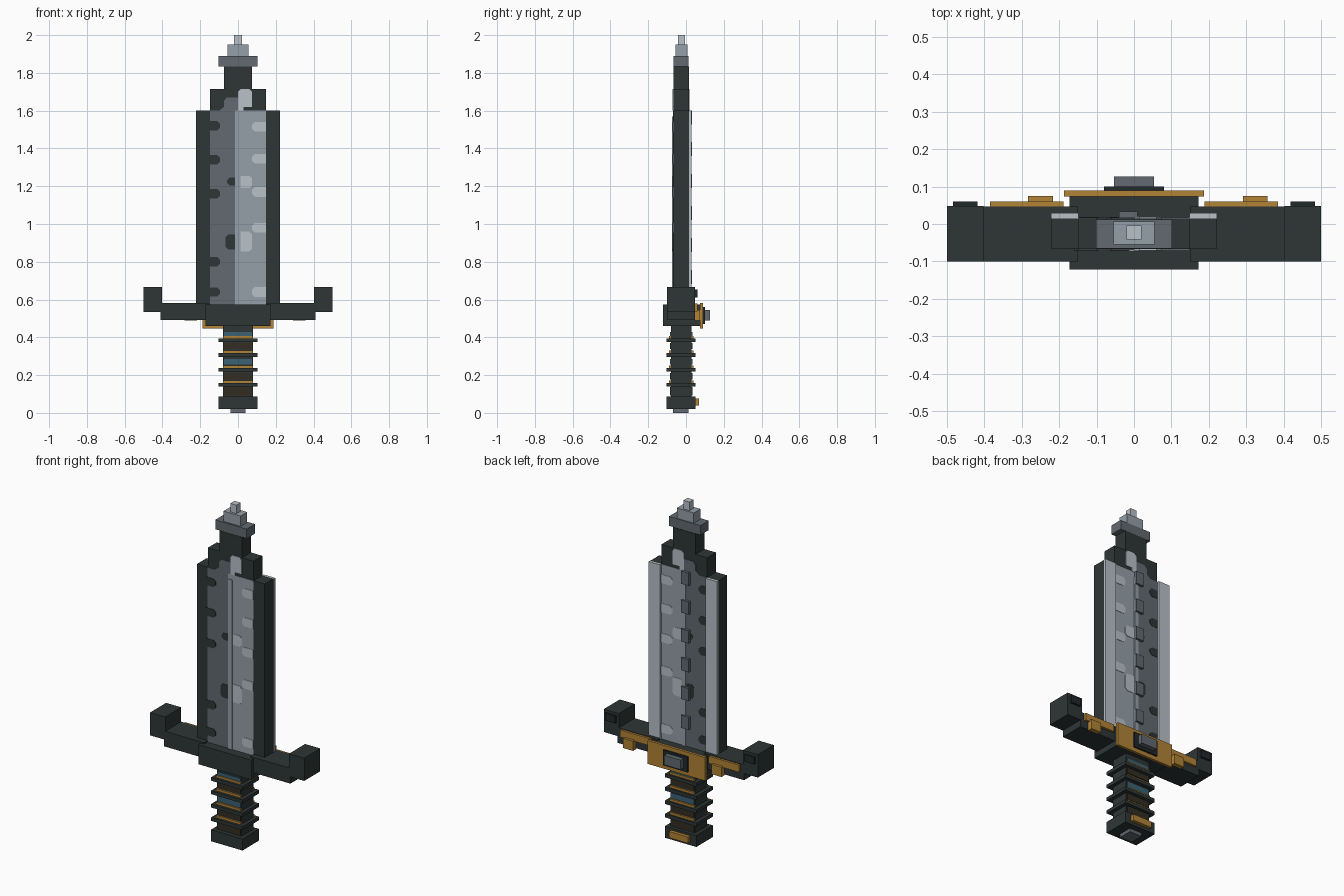
import bpy, bmesh

if "Cube" in bpy.data.objects:
    bpy.data.objects.remove(bpy.data.objects["Cube"])

# Flat colours, given as 0-255 display values and converted to linear
def material(name, rgb):
    m = bpy.data.materials.new(name)
    lin = [((c / 255 + 0.055) / 1.055) ** 2.4 for c in rgb]
    m.diffuse_color = (*lin, 1)
    m.use_nodes = True
    m.node_tree.nodes["Principled BSDF"].inputs["Base Color"].default_value = m.diffuse_color
    return m

DARK = material("dark_iron", (46, 54, 53))
BLACK = material("near_black", (34, 40, 42))
GREY = material("steel_grey", (98, 106, 113))
LIGHT = material("light_steel", (149, 159, 168))
PALE = material("pale_steel", (184, 193, 201))
GOLD = material("gold", (178, 131, 54))
BLUE = material("teal_wrap", (59, 98, 118))
BROWN = material("brown_wrap", (50, 45, 34))


def prism(name, outline, y0, y1, mat):
    """Extrude an outline in the x-z plane from y0 to y1."""
    bm = bmesh.new()
    face = bm.faces.new([bm.verts.new((x, y0, z)) for x, z in outline])
    ext = bmesh.ops.extrude_face_region(bm, geom=[face])["geom"]
    verts = [v for v in ext if isinstance(v, bmesh.types.BMVert)]
    bmesh.ops.translate(bm, verts=verts, vec=(0, y1 - y0, 0))
    bmesh.ops.recalc_face_normals(bm, faces=bm.faces)
    me = bpy.data.meshes.new(name)
    bm.to_mesh(me)
    bm.free()
    me.materials.append(mat)
    ob = bpy.data.objects.new(name, me)
    bpy.context.collection.objects.link(ob)
    return ob


def box(name, x0, x1, y0, y1, z0, z1, mat):
    return prism(name, [(x0, z0), (x1, z0), (x1, z1), (x0, z1)], y0, y1, mat)


def patch(name, x0, x1, z0, z1, y0, y1, mat, cut_left=True, cut_right=True):
    """Thin plate with clipped corners on the chosen ends."""
    c = 0.014
    a, b = (c if cut_left else 0), (c if cut_right else 0)
    pts = [(x0 + a, z0), (x1 - b, z0)]
    pts += [(x1, z0 + c), (x1, z1 - c)] if b else []
    pts += [(x1 - b, z1), (x0 + a, z1)]
    pts += [(x0, z1 - c), (x0, z0 + c)] if a else []
    prism(name, pts, y0, y1, mat)


# Blade core with stepped shoulders
half = [(0.22, 0.5), (0.22, 1.6), (0.148, 1.6), (0.148, 1.715), (0.073, 1.715), (0.073, 1.835)]
prism("blade_core", half + [(-x, z) for x, z in reversed(half)], -0.067, 0.015, DARK)

# Stepped tip
box("tip_collar", -0.102, 0.102, -0.065, 0.012, 1.835, 1.89, GREY)
box("tip_middle", -0.055, 0.055, -0.055, 0.007, 1.89, 1.95, LIGHT)
box("tip_point", -0.02, 0.02, -0.042, -0.004, 1.95, 2.0, PALE)

# Two-tone steel inlay on both blade faces
for side, y, d in (("front", -0.067, -1), ("back", 0.015, 1)):
    y1, y2 = y + d * 0.002, y + d * 0.004
    prism(f"{side}_grey_inlay", [(-0.148, 0.55), (-0.015, 0.55), (-0.015, 1.6), (0, 1.6), (0, 1.67),
          (-0.06, 1.67), (-0.075, 1.65), (-0.075, 1.62), (-0.1, 1.6), (-0.148, 1.6)], y, y1, GREY)
    prism(f"{side}_light_inlay", [(-0.015, 0.55), (0.148, 0.55), (0.148, 1.6), (-0.015, 1.6)],
          y, y1, LIGHT)
    prism(f"{side}_top_highlight", [(0, 1.6), (0.03, 1.6), (0.03, 1.62), (0.073, 1.62), (0.073, 1.7),
          (0.06, 1.715), (0.015, 1.715), (0, 1.7)], y, y2, PALE)
    box(f"{side}_ridge", -0.013, 0.013, y, y + d * 0.007, 0.55, 1.57, LIGHT)
    for z in (1.52, 1.34, 1.16, 0.8, 0.64):
        patch(f"{side}_edge_notch", -0.16, -0.095, z - 0.024, z + 0.024, y, y2, DARK, cut_left=False)
    for z0, z1, x0 in ((1.205, 1.245, -0.058), (0.865, 0.945, -0.065)):
        patch(f"{side}_inner_notch", x0, -0.015, z0, z1, y, y2, DARK, cut_right=False)
    for z in (1.515, 1.345, 1.17, 0.98, 0.64):
        patch(f"{side}_edge_highlight", 0.075, 0.148, z - 0.026, z + 0.026, y, y2, PALE, cut_right=False)
    for z0, z1 in ((1.19, 1.255), (0.855, 0.96)):
        patch(f"{side}_inner_highlight", 0.014, 0.075, z0, z1, y, y2, PALE, cut_left=False)

# Back blade edges and studs
for s in (-1, 1):
    box("back_edge_strip", min(s * 0.148, s * 0.222), max(s * 0.148, s * 0.222),
        0.015, 0.029, 0.55, 1.6, PALE)
for i in range(6):
    z = 1.565 - 0.169 * i
    box("back_stud", -0.04, 0.01, 0.015, 0.033, z - 0.037, z + 0.037, GREY)

# Guard
box("guard_block", -0.172, 0.172, -0.122, 0.074, 0.46, 0.575, DARK)
for s in (-1, 1):
    box("guard_arm", min(s * 0.15, s * 0.41), max(s * 0.15, s * 0.41), -0.1, 0.047, 0.493, 0.583, DARK)
    box("guard_end", min(s * 0.402, s * 0.5), max(s * 0.402, s * 0.5), -0.1, 0.048, 0.533, 0.667, DARK)
    box("guard_end_plate", s * 0.451 - 0.033, s * 0.451 + 0.033, 0.047, 0.06, 0.61, 0.652, BLACK)

# Gold trim and gem on the back of the guard
for x in (-0.287, 0.287):
    box("arm_trim", x - 0.098, x + 0.098, 0.047, 0.06, 0.538, 0.58, GOLD)
    box("arm_trim_step", x + 0.004, x + 0.07, 0.047, 0.075, 0.488, 0.545, GOLD)
box("guard_plate", -0.187, 0.187, 0.074, 0.09, 0.446, 0.583, GOLD)
box("gem_mount", -0.08, 0.08, 0.09, 0.1, 0.47, 0.56, BLACK)
box("gem", -0.053, 0.053, 0.1, 0.127, 0.49, 0.546, GREY)

# Grip with rings, gold lines and coloured wraps
box("grip", -0.08, 0.08, -0.08, 0.03, 0.08, 0.47, DARK)
for i in range(4):
    z = 0.385 - 0.0785 * i
    box("grip_ring", -0.102, 0.102, -0.104, 0.05, z - 0.01, z + 0.01, DARK)
    box("grip_gold_line", -0.079, 0.079, -0.09, 0.04, z + 0.01, z + 0.023, GOLD)
for z0, z1, m in ((0.408, 0.428, BLUE), (0.338, 0.37, BROWN), (0.255, 0.285, BLUE),
                  (0.178, 0.212, BROWN), (0.092, 0.138, BROWN)):
    box("grip_wrap", -0.075, 0.075, -0.084, 0.034, z0, z1, m)

# Pommel
box("pommel", -0.102, 0.102, -0.104, 0.05, 0.02, 0.088, DARK)
box("pommel_plate", -0.062, 0.062, 0.05, 0.069, 0.038, 0.075, GOLD)
box("pommel_foot", -0.04, 0.04, -0.068, 0.014, 0.0, 0.02, GREY)
